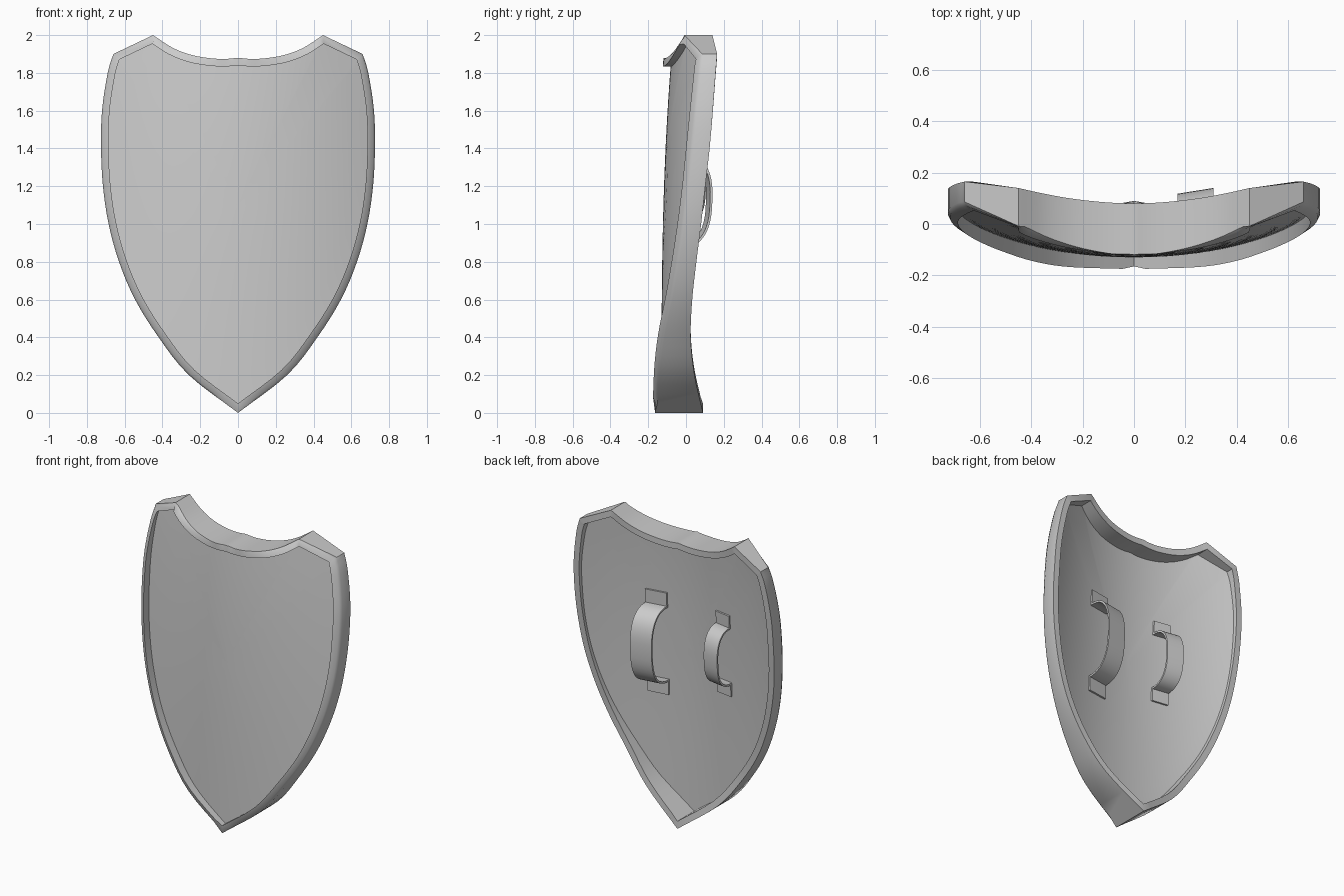
import bpy, bmesh, math
from mathutils import Vector

if "Cube" in bpy.data.objects:
    bpy.data.objects.remove(bpy.data.objects["Cube"])


def loft(name, rings, closed, angle=40):
    """Bridge a list of equal point rings; closed joins last to first, else the ends are capped."""
    bm = bmesh.new()
    vr = [[bm.verts.new(p) for p in ring] for ring in rings]
    n = len(rings[0])
    pairs = list(zip(vr, vr[1:])) + ([(vr[-1], vr[0])] if closed else [])
    for a, b in pairs:
        for i in range(n):
            j = (i + 1) % n
            bm.faces.new((a[i], a[j], b[j], b[i]))
    if not closed:
        bm.faces.new(vr[0])
        bm.faces.new(vr[-1])
    bmesh.ops.recalc_face_normals(bm, faces=bm.faces)
    me = bpy.data.meshes.new(name)
    bm.to_mesh(me)
    bm.free()
    ob = bpy.data.objects.new(name, me)
    bpy.context.collection.objects.link(ob)
    bpy.context.view_layer.objects.active = ob
    ob.select_set(True)
    bpy.ops.object.shade_smooth_by_angle(angle=math.radians(angle))
    ob.select_set(False)
    return ob


def spline(keys, steps=4):
    """Catmull-Rom through the key points."""
    k = [Vector(p) for p in keys]
    k = [2 * k[0] - k[1]] + k + [2 * k[-1] - k[-2]]
    out = []
    for a, b, c, d in zip(k, k[1:], k[2:], k[3:]):
        for s in range(steps):
            t = s / steps
            out.append(0.5 * (2 * b + (c - a) * t + (2 * a - 5 * b + 4 * c - d) * t**2
                              + (3 * b - a - 3 * c + d) * t**3))
    return out + [k[-2]]


def panel_y(x, z):
    return -0.13 + 0.05 * (z / 1.85) ** 3 + (0.25 + 0.07 * z) * x * x


# Half outline keys: x, z, front y, back y
side = spline([(0, 0, -.165, .09), (.26, .2, -.155, .045), (.42, .4, -.13, .025),
               (.545, .6, -.09, .033), (.63, .8, -.055, .055), (.685, 1.0, -.025, .08),
               (.715, 1.2, 0, .102), (.725, 1.4, .02, .125), (.72, 1.6, .04, .142),
               (.69, 1.8, .06, .157), (.66, 1.9, .07, .165)])
top = spline([(.45, 2.0, -.01, .14), (.35, 1.935, -.055, .118), (.25, 1.896, -.087, .1),
              (.15, 1.878, -.108, .088), (.07, 1.874, -.118, .082), (0, 1.88, -.12, .08)])
half = side + top
outline = half + [Vector((-p[0], p[1], p[2], p[3])) for p in half[-2:0:-1]]
N = len(outline)

# Mitred outward normals along the outline
miter = []
for i in range(N):
    a, b, c = (outline[(i + k) % N].xy for k in (-1, 0, 1))
    d1, d2 = (b - a).normalized(), (c - b).normalized()
    n1, n2 = Vector((d1.y, -d1.x)), Vector((d2.y, -d2.x))
    m = (n1 + n2).normalized()
    miter.append(m / m.dot(n1))


def ring(inset, y_of):
    out = []
    for p, m in zip(outline, miter):
        q = p.xy - m * inset
        out.append((q.x, y_of(p, m, q), q.y))
    return out


# Rim: thick border with a softened front outer edge
rim = [ring(0.04, lambda p, m, q: p[2] - 0.02 * min(1, abs(m.x))),
       ring(0.01, lambda p, m, q: p[2]),
       ring(0.0, lambda p, m, q: p[2] + 0.02 * min(1, abs(m.x))),
       ring(0.0, lambda p, m, q: p[3]),
       ring(0.04, lambda p, m, q: p[3])]
loft("rim", rim, True)

# Panel: curved plate made of concentric rings on both faces
edge = ring(0.02, lambda p, m, q: 0)
steps = [0.02, 0.15, 0.3, 0.45, 0.6, 0.75, 0.88, 1.0]


def sheet(t, off):
    pts = [(x * t, 1.1 + (z - 1.1) * t) for x, _, z in edge]
    return [(x, panel_y(x, z) + off, z) for x, z in pts]


loft("panel", [sheet(t, 0) for t in steps] + [sheet(t, 0.045) for t in reversed(steps)], False)


# Straps: bowed band with a flat foot at each end
def strap(name, xc, width, zc, h, bulge, foot, thick=0.012):
    prof = [(h + foot, 0), (h + 0.008, 0)]
    for i in range(25):
        a = math.pi * i / 24
        c, s = math.cos(a), math.sin(a)
        prof.append((h * math.copysign(abs(c) ** 0.77, c), bulge * max(s, 0) ** 0.77))
    prof += [(-h - 0.008, 0), (-h - foot, 0)]
    rings = []
    for i, (z, o) in enumerate(prof):
        a, b = prof[max(i - 1, 0)], prof[min(i + 1, len(prof) - 1)]
        t = Vector((b[0] - a[0], b[1] - a[1])).normalized()
        nz, no = t.y, -t.x
        r = []
        for sx, d in ((-1, 0), (1, 0), (1, thick), (-1, thick)):
            x = xc + sx * width / 2
            zz = zc + z + nz * d
            r.append((x, panel_y(x, zc + z) + 0.045 + o + no * d, zz))
        rings.append(r)
    loft(name, rings, False, 50)


strap("arm_strap", 0.24, 0.14, 1.12, 0.24, 0.17, 0.1)
strap("hand_grip", -0.245, 0.11, 1.17, 0.18, 0.135, 0.09)
